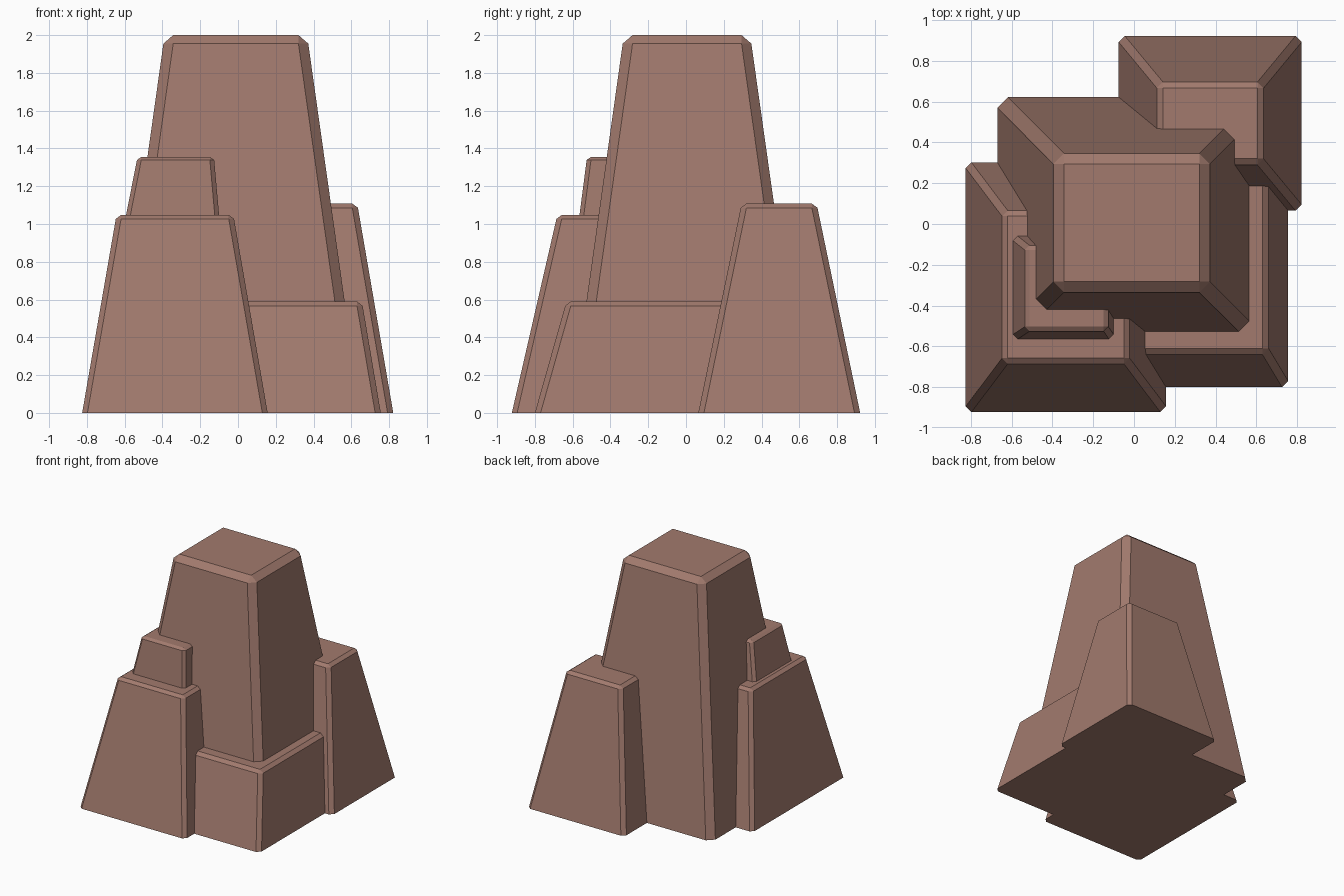
import bpy, bmesh

if "Cube" in bpy.data.objects:
    bpy.data.objects.remove(bpy.data.objects["Cube"])

stone = bpy.data.materials.new("brown stone")
stone.diffuse_color = (0.36, 0.195, 0.155, 1)
stone.use_nodes = True
stone.node_tree.nodes["Principled BSDF"].inputs["Base Color"].default_value = stone.diffuse_color


def octagon(rect, z, c):
    """Rectangle (x0, x1, y0, y1) with corners cut by c, at height z."""
    x0, x1, y0, y1 = rect
    return [(x, y, z)
            for ex, ix in ((x0, x0 + c), (x1, x1 - c))
            for ey, iy in ((y0, y0 + c), (y1, y1 - c))
            for x, y in ((ex, iy), (ix, ey))]


def rock(name, base, shoulder, z0, z1, c, dz):
    """Tapered block with chamfered upright and top edges."""
    x0, x1, y0, y1 = shoulder
    pts = octagon(base, z0, c) + octagon(shoulder, z1 - dz, c)
    pts += [(x, y, z1) for x in (x0 + c, x1 - c) for y in (y0 + c, y1 - c)]
    bm = bmesh.new()
    for p in pts:
        bm.verts.new(p)
    bmesh.ops.convex_hull(bm, input=bm.verts)
    bmesh.ops.dissolve_limit(bm, angle_limit=0.01, verts=bm.verts, edges=bm.edges)
    bmesh.ops.recalc_face_normals(bm, faces=bm.faces)
    me = bpy.data.meshes.new(name)
    bm.to_mesh(me)
    bm.free()
    me.materials.append(stone)
    ob = bpy.data.objects.new(name, me)
    bpy.context.collection.objects.link(ob)


# Tall central block
rock("main_rock", (-0.67, 0.648, -0.61, 0.622), (-0.395, 0.372, -0.335, 0.346),
     0, 2.0, 0.052, 0.045)
# Front left block and the small ledge rising out of it
rock("front_left_rock", (-0.825, 0.157, -0.922, 0.302), (-0.647, -0.021, -0.686, 0.066),
     0, 1.048, 0.028, 0.021)
rock("ledge_rock", (-0.602, -0.096, -0.57, -0.052), (-0.535, -0.126, -0.526, -0.105),
     1.0, 1.355, 0.023, 0.016)
# Low block at front right
rock("low_rock", (-0.2, 0.756, -0.8, 0.4), (-0.105, 0.66, -0.64, 0.24),
     0, 0.59, 0.03, 0.024)
# Back right block
rock("back_right_rock", (-0.075, 0.822, 0.065, 0.922), (0.112, 0.635, 0.29, 0.696),
     0, 1.108, 0.03, 0.022)
